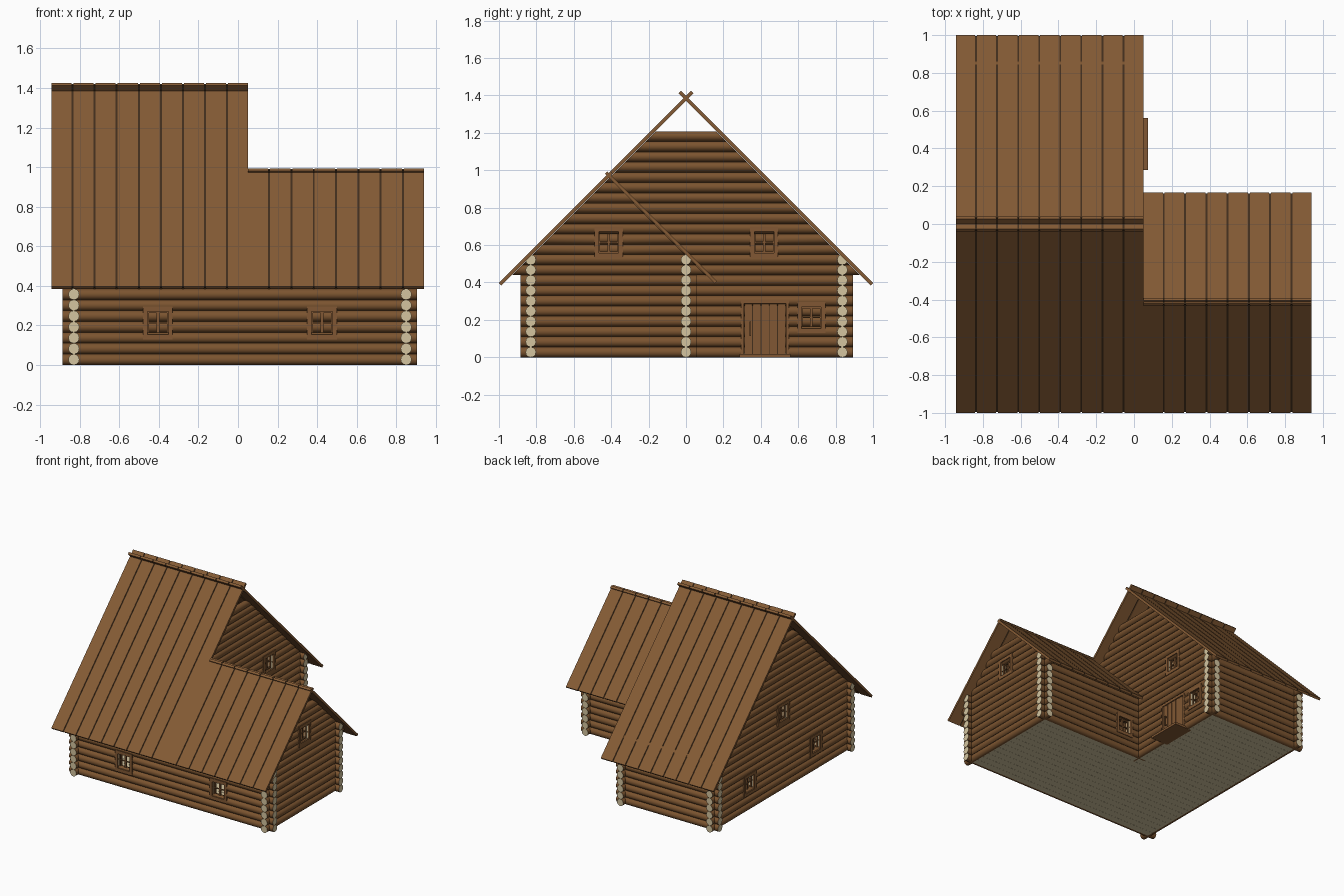
import bpy, bmesh, math
from mathutils import Matrix, Vector

if "Cube" in bpy.data.objects:
    bpy.data.objects.remove(bpy.data.objects["Cube"])

P = 0.0549            # log pitch
R = 0.028             # log radius
XL, XM, XR = -0.83, -0.045, 0.85    # wall lines along x
YF, YC, YB = -0.83, 0.0, 0.836      # wall lines along y
OUT = 0.056           # log ends past the corners
APEX = 1.385          # main ridge height
WY, WZ = -0.4125, 0.9725            # wing ridge


def mat(name, c):
    m = bpy.data.materials.new(name)
    m.diffuse_color = (*c, 1)
    m.use_nodes = True
    m.node_tree.nodes["Principled BSDF"].inputs["Base Color"].default_value = m.diffuse_color
    return m


LOG = mat("log brown", (0.20, 0.089, 0.029))
END = mat("cut wood cream", (0.66, 0.56, 0.35))
ROOF = mat("roof board brown", (0.232, 0.104, 0.035))
DARK = mat("dark seam brown", (0.055, 0.028, 0.012))
TRIM = mat("trim brown", (0.22, 0.097, 0.033))


def finish(name, bm, mats):
    me = bpy.data.meshes.new(name)
    bm.to_mesh(me)
    bm.free()
    for m in mats:
        me.materials.append(m)
    ob = bpy.data.objects.new(name, me)
    bpy.context.collection.objects.link(ob)
    return ob


def box(bm, lo, hi, idx=0, rot=None):
    """Axis box lo..hi, optionally moved by a matrix."""
    lo, hi = Vector(lo), Vector(hi)
    m = Matrix.Translation((lo + hi) / 2) @ Matrix.Diagonal((*(hi - lo), 1))
    vs = bmesh.ops.create_cube(bm, size=1, matrix=(rot @ m) if rot else m)["verts"]
    for f in {f for v in vs for f in v.link_faces}:
        f.material_index = idx


def log(bm, axis, pos, z, a, b, cream, slant=(0, 0)):
    """One log from a to b; cream = (start, end) caps, slant = caps cut along the roof."""
    mid = (a + b) / 2
    if axis == "x":
        m = Matrix.Translation((mid, pos, z)) @ Matrix.Rotation(math.pi / 2, 4, "Y")
    else:
        m = Matrix.Translation((pos, mid, z)) @ Matrix.Rotation(math.pi / 2, 4, "X")
    vs = bmesh.ops.create_cone(bm, cap_ends=True, segments=12, radius1=R, radius2=R,
                               depth=b - a, matrix=m)["verts"]
    k = 0 if axis == "x" else 1
    for f in {f for v in vs for f in v.link_faces}:
        if len(f.verts) > 4:
            f.material_index = int(cream[0] if f.calc_center_median()[k] < mid else cream[1])
            for e in f.edges:
                e.smooth = False
        else:
            f.smooth = True
    for v in vs:
        v.co[k] += (v.co.z - z) * (slant[0] if v.co[k] < mid else -slant[1])


def wall(name, axis, pos, a, b, rows, cream, openings=(), gable=None, low_start=None):
    """Stacked logs; openings = (centre, z centre, half width, half height)."""
    bm = bmesh.new()
    for k in range(rows):
        z, lo, hi, cr, sl = (k + 0.5) * P, a, b, cream, (0, 0)
        if gable and k >= 8:
            half = gable[1] - z - 0.016
            lo, hi, cr, sl = gable[0] - half, gable[0] + half, (False, False), (1, 1)
        elif low_start is not None:
            lo = low_start
        start, first, s0 = lo, cr[0], sl[0]
        for c, zc, hw, hh in sorted(openings):
            if abs(z - zc) < hh:
                log(bm, axis, pos, z, start, c - hw, (first, True), (s0, 0))
                start, first, s0 = c + hw, True, 0
        log(bm, axis, pos, z, start, hi, (first, cr[1]), (s0, sl[1]))
    finish(name, bm, [LOG, END])


def window(name, axis, pos, c, zc):
    """Thin board surround on both wall faces with a four-pane open sash."""
    bm = bmesh.new()

    def part(u0, u1, v0, v1, d0, d1):
        if axis == "x":
            box(bm, (c + u0, pos + d0, zc + v0), (c + u1, pos + d1, zc + v1))
        else:
            box(bm, (pos + d0, c + u0, zc + v0), (pos + d1, c + u1, zc + v1))
    for s in (-1, 1):
        for d in ((0.018, 0.031), (-0.031, -0.018)):
            part(*sorted((s * 0.053, s * 0.075)), -0.083, 0.083, *d)
            part(-0.053, 0.053, *sorted((s * 0.057, s * 0.083)), *d)
        part(*sorted((s * 0.046, s * 0.054)), -0.06, 0.06, -0.006, 0.006)
        part(-0.046, 0.046, *sorted((s * 0.05, s * 0.058)), -0.006, 0.006)
    part(-0.007, 0.007, -0.05, 0.05, -0.006, 0.006)
    part(-0.046, 0.046, -0.003, 0.003, -0.005, 0.005)
    finish(name, bm, [TRIM])


LOW, HIGH = 0.212, 0.615


def hole(c, z):
    return (c, z, 0.054, 0.06)


# log walls and their windows
wins = {
    "front": ("x", YF, [(-0.405, LOW), (0.425, LOW)]),
    "left": ("y", XL, [(-0.41, LOW), (0.42, LOW), (0.0, HIGH)]),
    "wing_right": ("y", XR, [(-0.413, HIGH)]),
    "wing_back": ("x", YC, [(0.11, LOW)]),
    "main_right": ("y", XM, [(0.418, HIGH), (0.67, LOW)]),
}
H = {k: [hole(*w) for w in v[2]] for k, v in wins.items()}
DOOR = (0.4225, 0.15, 0.12, 0.14)
both = (True, True)
wall("front_wall", "x", YF, XL - OUT, XR + OUT, 10, both, H["front"])
wall("back_wall", "x", YB, XL - OUT, XM + OUT, 10, both)
wall("wing_back_wall", "x", YC, XM - OUT, XR + OUT, 10, both, H["wing_back"])
wall("left_wall", "y", XL, YF - OUT, YB + OUT, 22, both, H["left"], (0, APEX))
wall("main_right_wall", "y", XM, YF, YB + OUT, 22, both,
     H["main_right"] + [DOOR], (0, APEX), YC - OUT)
wall("wing_right_wall", "y", XR, YF - OUT, YC + OUT, 15, both, H["wing_right"], (WY, WZ))
for key, (axis, pos, items) in wins.items():
    for i, (c, z) in enumerate(items):
        window(f"{key}_window_{i + 1}", axis, pos, c, z)


def slope(name, x0, x1, n, low, high):
    """Boards running from eave (y, z) to ridge (y, z), dark strips in the seams."""
    bm = bmesh.new()
    dy, dz = high[0] - low[0], high[1] - low[1]
    length = math.hypot(dy, dz)
    rot = Matrix.Translation((0, *low)) @ Matrix.Rotation(math.atan2(dz, dy), 4, "X")
    w = (x1 - x0) / n
    for i in range(n):
        x = x0 + i * w
        box(bm, (x + 0.005, 0, -0.009), (x + w - 0.005, length, 0.009), 0, rot)
        if i:
            box(bm, (x - 0.006, 0.002, -0.005), (x + 0.006, length - 0.002, 0.005), 1, rot)
    finish(name, bm, [ROOF, DARK])


# crossed-board roofs
slope("main_roof_front", -0.947, 0.055, 9, (-0.994, APEX - 0.994), (0.033, APEX + 0.033))
slope("main_roof_back", -0.947, 0.055, 9, (0.994, APEX - 0.994), (-0.033, APEX + 0.033))
slope("wing_roof_front", 0.045, 0.946, 8, (-0.994, APEX - 0.994), (WY + 0.015, WZ + 0.015))
slope("wing_roof_back", 0.045, 0.946, 8, (0.16, WZ + WY - 0.16), (WY - 0.015, WZ + 0.015))

# plank floor, L-shaped
bm = bmesh.new()
n = 28
w = (YB - YF) / n
for i in range(n):
    y = YF + i * w
    box(bm, (XL, y + 0.0005, 0.001), (XR if y + w / 2 < YC else XM, y + w - 0.0005, 0.022))
finish("floor", bm, [END])

# door frame, planks, handle and step
bm = bmesh.new()
for y in (0.295, 0.535):
    box(bm, (XM - 0.031, y, 0.0), (XM + 0.031, y + 0.015, 0.305))
box(bm, (XM - 0.031, 0.31, 0.288), (XM + 0.031, 0.535, 0.305))
finish("door_frame", bm, [TRIM])
bm = bmesh.new()
for i in range(5):
    y = 0.312 + i * 0.0444
    box(bm, (XM - 0.012, y + 0.0025, 0.018), (XM + 0.022, y + 0.042, 0.288))
box(bm, (XM - 0.008, 0.312, 0.018), (XM + 0.014, 0.533, 0.286), 1)
finish("door", bm, [TRIM, DARK])
bm = bmesh.new()
box(bm, (XM + 0.034, 0.339, 0.115), (XM + 0.042, 0.347, 0.19))
for z in (0.115, 0.182):
    box(bm, (XM + 0.02, 0.339, z), (XM + 0.036, 0.347, z + 0.008))
finish("door_handle", bm, [TRIM])
bm = bmesh.new()
box(bm, (XM - 0.03, 0.285, 0.0), (0.073, 0.56, 0.018))
finish("door_step", bm, [TRIM])
